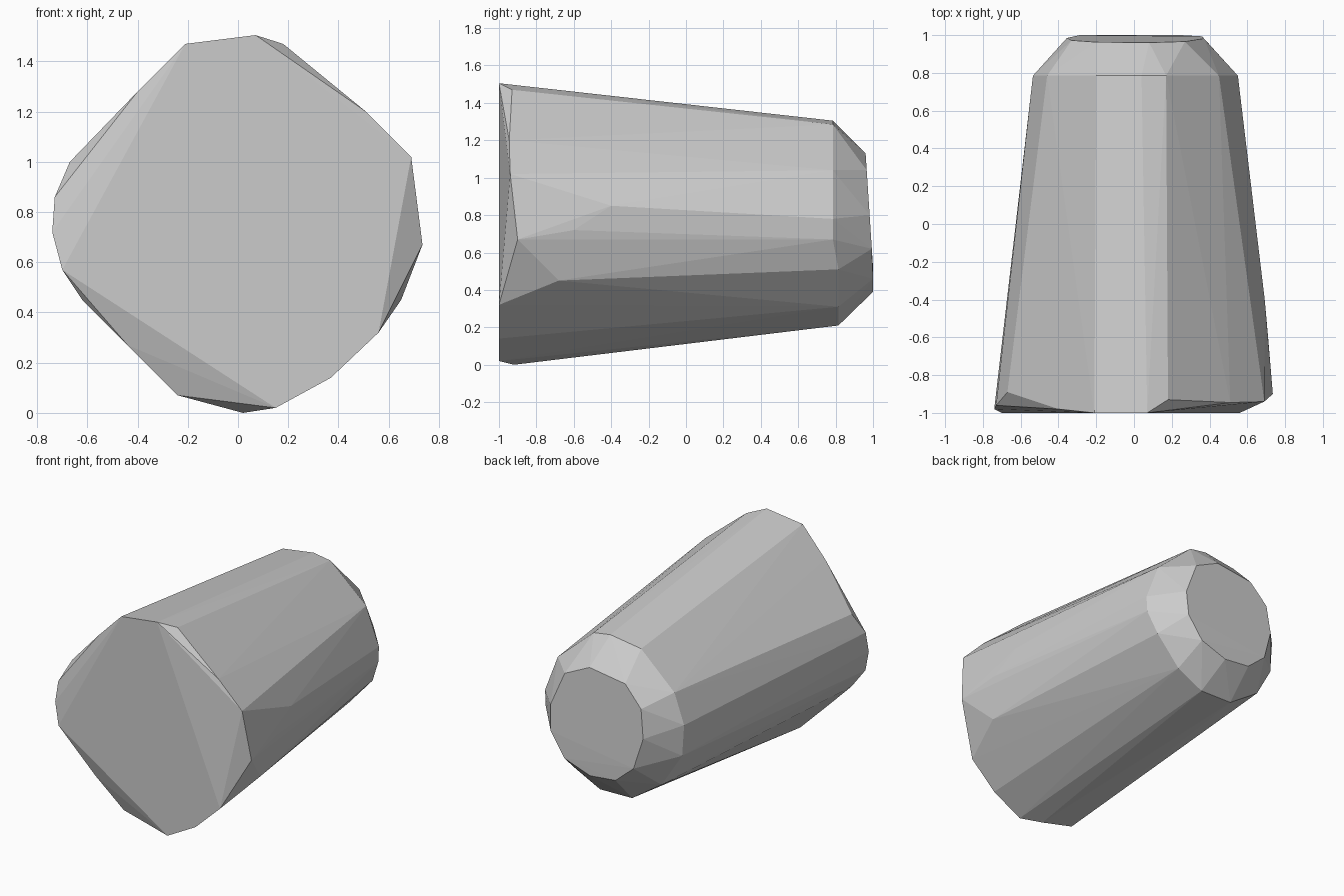
import bpy, bmesh

# Wide front outline (x, z, y setback from the front plane)
front = [(-.21, 1.47, 0), (.07, 1.505, 0), (.18, 1.47, .07), (.51, 1.2, .055),
         (.69, 1.02, .06), (.735, .67, .10), (.56, .32, 0), (.37, .14, 0),
         (.15, .02, 0), (.02, 0, .08), (-.24, .07, .07), (-.44, .27, .04),
         (-.62, .45, .04), (-.70, .57, 0), (-.74, .72, .02), (-.73, .86, .04),
         (-.67, 1.0, .11), (-.40, 1.28, .02)]
# Narrow shoulder outline and end cap outline (x, z)
shoulder = [(-.2, 1.27), (.04, 1.305), (.17, 1.285), (.45, 1.04), (.55, .78),
            (.545, .67), (.48, .51), (.30, .31), (.1, .21), (-.15, .215),
            (-.38, .37), (-.52, .6), (-.535, .82), (-.46, 1.03)]
cap = [(-.2, 1.09), (.08, 1.13), (.27, 1.04), (.37, .8), (.36, .62), (.25, .46),
       (.05, .39), (-.15, .41), (-.29, .53), (-.355, .75), (-.33, .95)]
# Slight bulges on the right flank (x, y, z)
flank = [(.65, -.68, .45), (.71, -.6, .72), (.692, -.4, .85)]

points = [(x, -1 + s, z) for x, z, s in front] + flank
points += [(x, .815 if z < .6 else .785, z) for x, z in shoulder]
points += [(x, 1 - .065 * max(0, z - .52), z) for x, z in cap]

# Faceted tapered block wrapped around the outlines
bm = bmesh.new()
for p in points:
    bm.verts.new(p)
res = bmesh.ops.convex_hull(bm, input=bm.verts[:])
loose = [v for v in bm.verts if not v.link_faces]
bmesh.ops.delete(bm, geom=loose, context='VERTS')
bmesh.ops.recalc_face_normals(bm, faces=bm.faces[:])
mesh = bpy.data.meshes.new("tapered_block")
bm.to_mesh(mesh)
bm.free()
bpy.context.collection.objects.link(bpy.data.objects.new("tapered_block", mesh))
